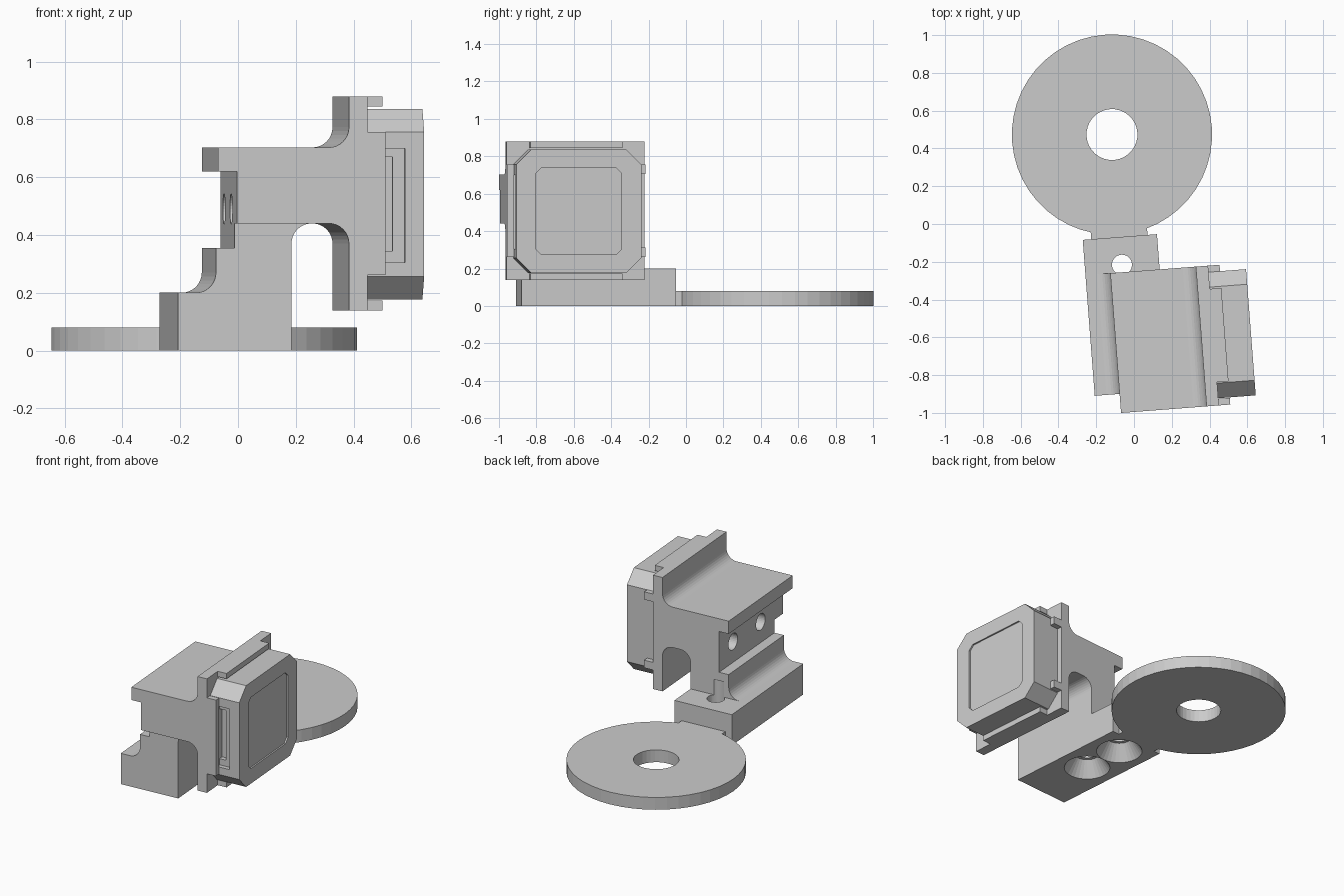
import bpy, bmesh
from math import sin, cos, pi, radians
from mathutils import Matrix

default_cube = bpy.data.objects.get("Cube")
if default_cube:
    bpy.data.objects.remove(default_cube, do_unlink=True)

TURN = radians(4.4)
FRONT, BACK = -0.992, -0.25            # depth range of the arm and flange
MID_Y, MID_Z = (FRONT + BACK) / 2, 0.509
HALF = 0.371                           # half size of the square flange
AXIS_X = -0.08                         # centre line of base and disc


def finish(name, bm):
    bmesh.ops.recalc_face_normals(bm, faces=bm.faces)
    mesh = bpy.data.meshes.new(name)
    bm.to_mesh(mesh)
    bm.free()
    obj = bpy.data.objects.new(name, mesh)
    bpy.context.collection.objects.link(obj)
    return obj


def prism(name, points, lo, hi, axis):
    """Extrude an outline along x (y, z points) or along y (x, z points)."""
    bm = bmesh.new()
    place = (lambda a, b: (lo, a, b)) if axis == "x" else (lambda a, b: (a, lo, b))
    face = bm.faces.new([bm.verts.new(place(a, b)) for a, b in points])
    ext = bmesh.ops.extrude_face_region(bm, geom=[face])
    move = (hi - lo, 0, 0) if axis == "x" else (0, hi - lo, 0)
    bmesh.ops.translate(bm, vec=move, verts=[v for v in ext["geom"] if isinstance(v, bmesh.types.BMVert)])
    return finish(name, bm)


def box(name, x, y, z):
    return prism(name, [(x[0], z[0]), (x[1], z[0]), (x[1], z[1]), (x[0], z[1])], *y, "y")


def cylinder(name, start, length, r1, r2=None, along_x=False, sides=32):
    bm = bmesh.new()
    bmesh.ops.create_cone(bm, cap_ends=True, segments=sides, radius1=r1,
                          radius2=r1 if r2 is None else r2, depth=length)
    bmesh.ops.translate(bm, vec=(0, 0, length / 2), verts=bm.verts)
    turn = Matrix.Rotation(pi / 2 if along_x else 0, 4, "Y")
    bmesh.ops.transform(bm, matrix=Matrix.Translation(start) @ turn, verts=bm.verts)
    return finish(name, bm)


def arc(cx, cz, start, end, r=0.07, steps=8):
    angles = [radians(start + (end - start) * i / steps) for i in range(steps + 1)]
    return [(cx + r * cos(a), cz + r * sin(a)) for a in angles]


def octagon(cy, cz, half_y, half_z, cut):
    pts = []
    for sy, sz in ((1, 1), (-1, 1), (-1, -1), (1, -1)):
        pair = [(cy + sy * half_y, cz + sz * (half_z - cut)),
                (cy + sy * (half_y - cut), cz + sz * half_z)]
        pts += pair if sy * sz > 0 else pair[::-1]
    return pts


def combine(target, other, operation):
    mod = target.modifiers.new("combine", "BOOLEAN")
    mod.operation, mod.solver, mod.object = operation, "EXACT", other
    bpy.context.view_layer.objects.active = target
    bpy.ops.object.modifier_apply(modifier=mod.name)
    bpy.data.objects.remove(other, do_unlink=True)


# Arm with its square end flange
arm = [(-0.08, 0.44), (-0.08, 0.62), (-0.145, 0.62), (-0.145, 0.703)]
arm += arc(0.239, 0.773, -90, 0)
arm += [(0.309, 0.88), (0.374, 0.88), (0.374, 0.138), (0.309, 0.138)]
arm += arc(0.239, 0.37, 0, 90)
bracket = prism("bracket", arm, FRONT, BACK, "y")

# Column with a filleted step and half of the arch
column = arc(-0.215, 0.27, -90, 0)
column += [(-0.145, 0.355), (-0.08, 0.355), (-0.08, 0.5), (0.187, 0.5)]
column += arc(0.187, 0.37, 90, 180)
column += [(0.117, 0.1), (-0.215, 0.1)]
combine(bracket, prism("column", column, -0.891, BACK, "y"), "UNION")

# Base block
combine(bracket, box("base", (-0.277, 0.117), (-0.891, -0.063), (0, 0.2)), "UNION")

# Rims along the middle of the flange sides, with two tabs at the back
RIM, SPAN, THICK = (0.36, 0.435), 0.2475, 0.035
mid = (MID_Y - SPAN, MID_Y + SPAN)
low, high = MID_Z - HALF, MID_Z + HALF
rims = [(mid, (high - THICK, high)), (mid, (low, low + THICK)),
        ((FRONT, FRONT + THICK), (MID_Z - SPAN, MID_Z + SPAN))]
for s in (-1, 1):
    z = sorted((MID_Z + s * SPAN, MID_Z + s * (SPAN - 0.05)))
    rims.append(((BACK - THICK, BACK), z))
for y, z in rims:
    combine(bracket, box("rim", RIM, y, z), "UNION")

# Countersunk screw holes under the base
for y, top in ((-0.21, 0.3), (-0.49, 0.2)):
    combine(bracket, cylinder("countersink", (AXIS_X, y, -0.001), 0.1, 0.14, 0.075), "DIFFERENCE")
    combine(bracket, cylinder("shaft", (AXIS_X, y, 0.05), top - 0.05, 0.053), "DIFFERENCE")

# Blind holes in the recessed side
for y in (-0.41, -0.73):
    combine(bracket, cylinder("side_hole", (-0.1, y, 0.49), 0.24, 0.053, along_x=True), "DIFFERENCE")

# Disc on its neck, with a centre hole
disc = cylinder("disc", (AXIS_X, 0.481, 0), 0.08, 0.53, sides=48)
combine(disc, box("neck", (-0.232, 0.067), (-0.063, 0.15), (0, 0.08)), "UNION")
combine(disc, cylinder("disc_hole", (AXIS_X, 0.481, -0.1), 0.3, 0.135), "DIFFERENCE")

# Chamfered cap with a shallow panel and a side slot
CAP_Y, CAP_Z = -0.619, 0.506
cap = prism("cap", octagon(CAP_Y, CAP_Z, 0.335, 0.33, 0.08), 0.374, 0.573, "x")
combine(cap, prism("panel", octagon(CAP_Y, CAP_Z, 0.23, 0.232, 0.03), 0.563, 0.6, "x"), "DIFFERENCE")
combine(cap, box("slot", (0.42, 0.507), (-1.0, -0.925), (0.305, 0.7)), "DIFFERENCE")
combine(cap, box("slot_pocket", (0.42, 0.465), (-1.0, -0.895), (0.345, 0.67)), "DIFFERENCE")

# Turn the whole assembly
for part in (bracket, disc, cap):
    part.data.transform(Matrix.Rotation(TURN, 4, "Z"))
    part.data.update()
